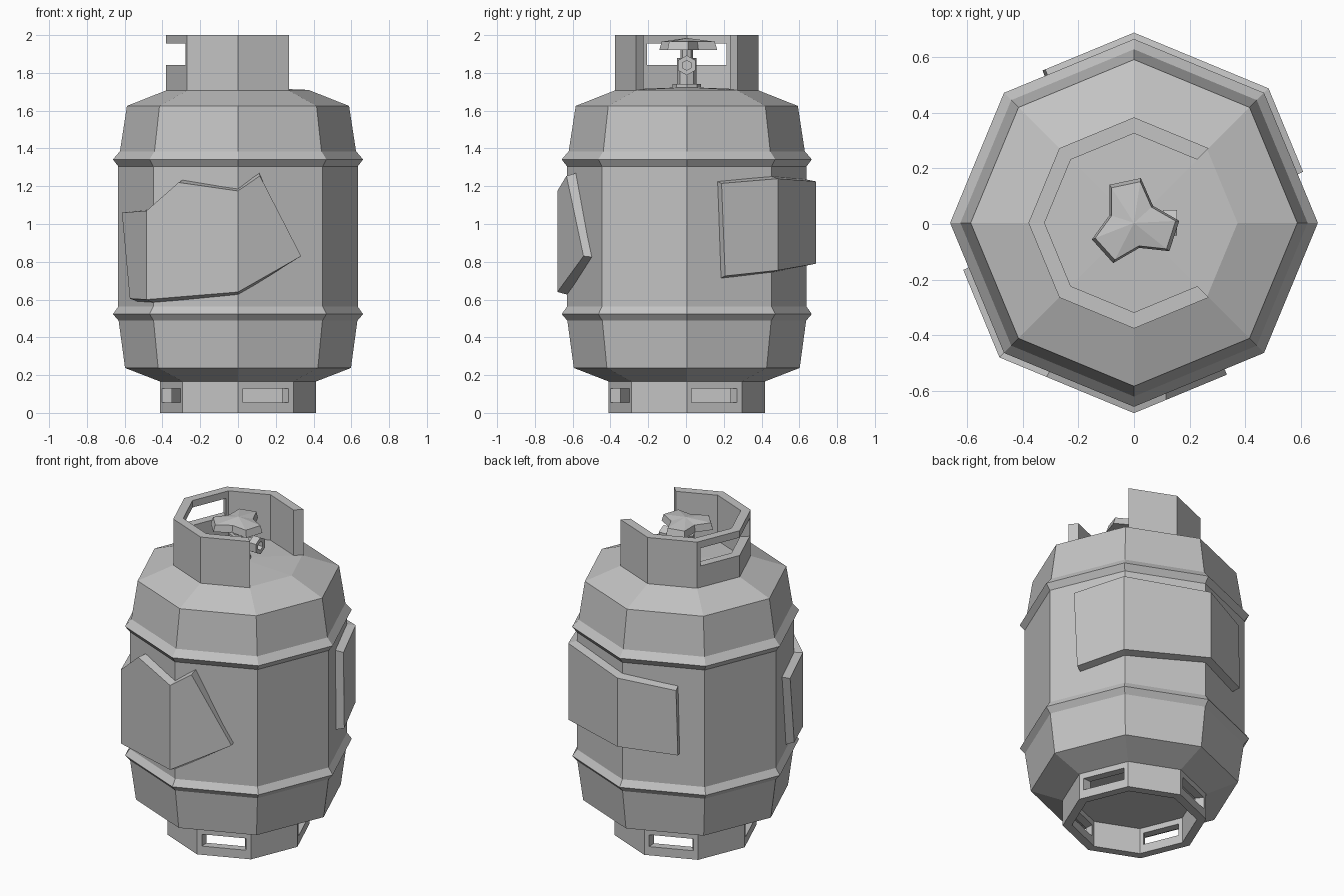
import bpy
import bmesh
from math import cos, sin, pi, radians, floor
from mathutils import Vector, Matrix

if "Cube" in bpy.data.objects:
    bpy.data.objects.remove(bpy.data.objects["Cube"], do_unlink=True)

SIDES = 8
CENTRE_Y = 0.004

grey = bpy.data.materials.new("grey_metal")
grey.use_nodes = True
tone = (0.55, 0.55, 0.55, 1)
grey.diffuse_color = tone
grey.node_tree.nodes["Principled BSDF"].inputs["Base Color"].default_value = tone


def finish(bm, name, fix=True):
    bmesh.ops.remove_doubles(bm, verts=bm.verts, dist=0.0001)
    if fix:
        bmesh.ops.recalc_face_normals(bm, faces=bm.faces)
    mesh = bpy.data.meshes.new(name)
    bm.to_mesh(mesh)
    bm.free()
    mesh.materials.append(grey)
    obj = bpy.data.objects.new(name, mesh)
    obj.location.y = CENTRE_Y
    bpy.context.collection.objects.link(obj)
    return obj


def on_octagon(u, r, z):
    """Point on an octagon outline; whole values of u are its corners."""
    k = floor(u)
    a, b = (Vector((r * cos(i * pi / 4), r * sin(i * pi / 4), z)) for i in (k, k + 1))
    return a.lerp(b, u - k)


def add_face(bm, points):
    return bm.faces.new([bm.verts.new(p) for p in points])


def lathe(name, profile):
    """Closed eight-sided solid from (radius, height) pairs."""
    bm = bmesh.new()
    for (r0, z0), (r1, z1) in zip(profile, profile[1:]):
        for k in range(SIDES):
            pts = [on_octagon(k, r0, z0), on_octagon(k + 1, r0, z0),
                   on_octagon(k + 1, r1, z1), on_octagon(k, r1, z1)]
            if r0 == 0:
                pts.pop(0)
            elif r1 == 0:
                pts.pop()
            add_face(bm, pts)
    return finish(bm, name)


def wall(name, cols, rows, r_in, r_out, is_hole, closed):
    """Thick octagonal wall made of cells, leaving out the window cells."""
    bm = bmesh.new()
    nc, nr = len(cols) - 1, len(rows) - 1

    def solid(c, r):
        if closed:
            c %= nc
        return 0 <= c < nc and 0 <= r < nr and not is_hole(c, r)

    for c in range(nc):
        for r in range(nr):
            if not solid(c, r):
                continue
            edge = [(cols[c], rows[r]), (cols[c + 1], rows[r]),
                    (cols[c + 1], rows[r + 1]), (cols[c], rows[r + 1])]
            outer = [on_octagon(u, r_out, z) for u, z in edge]
            inner = [on_octagon(u, r_in, z) for u, z in edge]
            add_face(bm, outer)
            add_face(bm, inner[::-1])
            for i, (dc, dr) in enumerate([(0, -1), (1, 0), (0, 1), (-1, 0)]):
                if not solid(c + dc, r + dr):
                    j = (i + 1) % 4
                    add_face(bm, [outer[j], outer[i], inner[i], inner[j]])
    return finish(bm, name)


def plate(name, top, bottom, r_in=0.615, r_out=0.685):
    """Plate bent round the tank; top and bottom edges are (u, height) pairs."""
    bm = bmesh.new()
    for k in range(floor(top[0][0]), floor(top[-1][0]) + 1):
        low = [p for p in bottom if k <= p[0] <= k + 1]
        high = [p for p in top if k <= p[0] <= k + 1]
        add_face(bm, [on_octagon(u, r_out, z) for u, z in low + high[::-1]])
    loop = bottom + [p for p in top[::-1] if p not in bottom]
    mid_u = sum(p[0] for p in loop) / len(loop)
    mid_z = sum(p[1] for p in loop) / len(loop)

    def flare(u, z):
        if u != int(u):
            u = mid_u + (u - mid_u) * 1.02
        return on_octagon(u, r_in, mid_z + (z - mid_z) * 1.06)

    for p, q in zip(loop, loop[1:] + loop[:1]):
        add_face(bm, [on_octagon(q[0], r_out, q[1]), on_octagon(p[0], r_out, p[1]),
                      flare(*p), flare(*q)])
    return finish(bm, name)


# Tank with two raised bands
lathe("tank_body", [
    (0, 0.165), (0.41, 0.165), (0.598, 0.238), (0.632, 0.488), (0.662, 0.523),
    (0.634, 0.563), (0.634, 1.305), (0.662, 1.342), (0.625, 1.385),
    (0.588, 1.625), (0.373, 1.71), (0, 1.725)])

# Foot ring with four windows
foot_cols = []
for k in range(0, SIDES, 2):
    foot_cols += [k, k + 0.09, k + 0.91, k + 1]
wall("foot_ring", foot_cols + [SIDES], [0, 0.055, 0.13, 0.17], 0.36, 0.414,
     lambda c, r: c % 4 == 1 and r == 1, True)

# Open collar with a hand hole opposite the gap
wall("collar", [1, 2, 3, 3.08, 4, 4.92, 5, 6, 7], [1.705, 1.843, 1.956, 2.0],
     0.322, 0.38, lambda c, r: c in (3, 4) and r == 1, False)

# Bent plates on the front and back
plate("front_plate",
      [(4.35, 1.06), (5, 1.07), (5.35, 1.22), (6, 1.175), (6.24, 1.255), (6.69, 0.83)],
      [(4.56, 0.605), (5, 0.6), (6, 0.64), (6.69, 0.83)])
plate("back_plate",
      [(0.38, 1.215), (1, 1.24), (2, 1.225), (2.66, 1.18)],
      [(0.42, 0.725), (1, 0.755), (2, 0.79), (2.68, 0.77)])


def prism(name, sides, radius, z0, z1, turn=0):
    bm = bmesh.new()
    bmesh.ops.create_cone(bm, cap_ends=True, segments=sides, radius1=radius,
                          radius2=radius, depth=z1 - z0,
                          matrix=Matrix.Translation((0, 0, (z0 + z1) / 2))
                          @ Matrix.Rotation(turn, 4, "Z"))
    return finish(bm, name)


# Valve base and stem
prism("valve_base", 8, 0.075, 1.705, 1.74)
prism("valve_stem", 8, 0.052, 1.73, 1.88)
prism("valve_spindle", 8, 0.032, 1.87, 1.96)

# Outlet pipe and hollow hexagonal nut pointing sideways
bm = bmesh.new()
bmesh.ops.create_cone(bm, cap_ends=True, segments=6, radius1=0.03, radius2=0.03,
                      depth=0.12, matrix=Matrix.Translation((0.06, 0, 1.84))
                      @ Matrix.Rotation(pi / 2, 4, "Y"))
finish(bm, "outlet_pipe")

bm = bmesh.new()
nut_profile = [(0.105, 0.02), (0.105, 0.053), (0.155, 0.053), (0.155, 0.026), (0.12, 0.026)]
for (x0, r0), (x1, r1) in zip(nut_profile, nut_profile[1:]):
    for i in range(6):
        a, b = i * pi / 3 + pi / 2, (i + 1) * pi / 3 + pi / 2
        add_face(bm, [(x, r * cos(t), 1.84 + r * sin(t))
                      for x, r, t in ((x0, r0, a), (x0, r0, b), (x1, r1, b), (x1, r1, a))])
finish(bm, "outlet_nut")

# Three-lobed handwheel with a shallow dome
outline = []
for lobe in range(3):
    mid = radians(-18 + 120 * lobe)
    outline += [(mid - 0.36, 0.163), (mid + 0.36, 0.163), (mid + pi / 3, 0.092)]
bm = bmesh.new()
for (a, r), (b, s) in zip(outline, outline[1:] + outline[:1]):
    def rim(t, radius, z):
        return (radius * cos(t), radius * sin(t), z)
    low = [rim(a, r, 1.922), rim(b, s, 1.922)]
    high = [rim(b, s * 0.92, 1.965), rim(a, r * 0.92, 1.965)]
    add_face(bm, low + high)
    add_face(bm, high[::-1] + [(0, 0, 1.985)])
    add_face(bm, low[::-1] + [(0, 0, 1.93)])
finish(bm, "handwheel")
